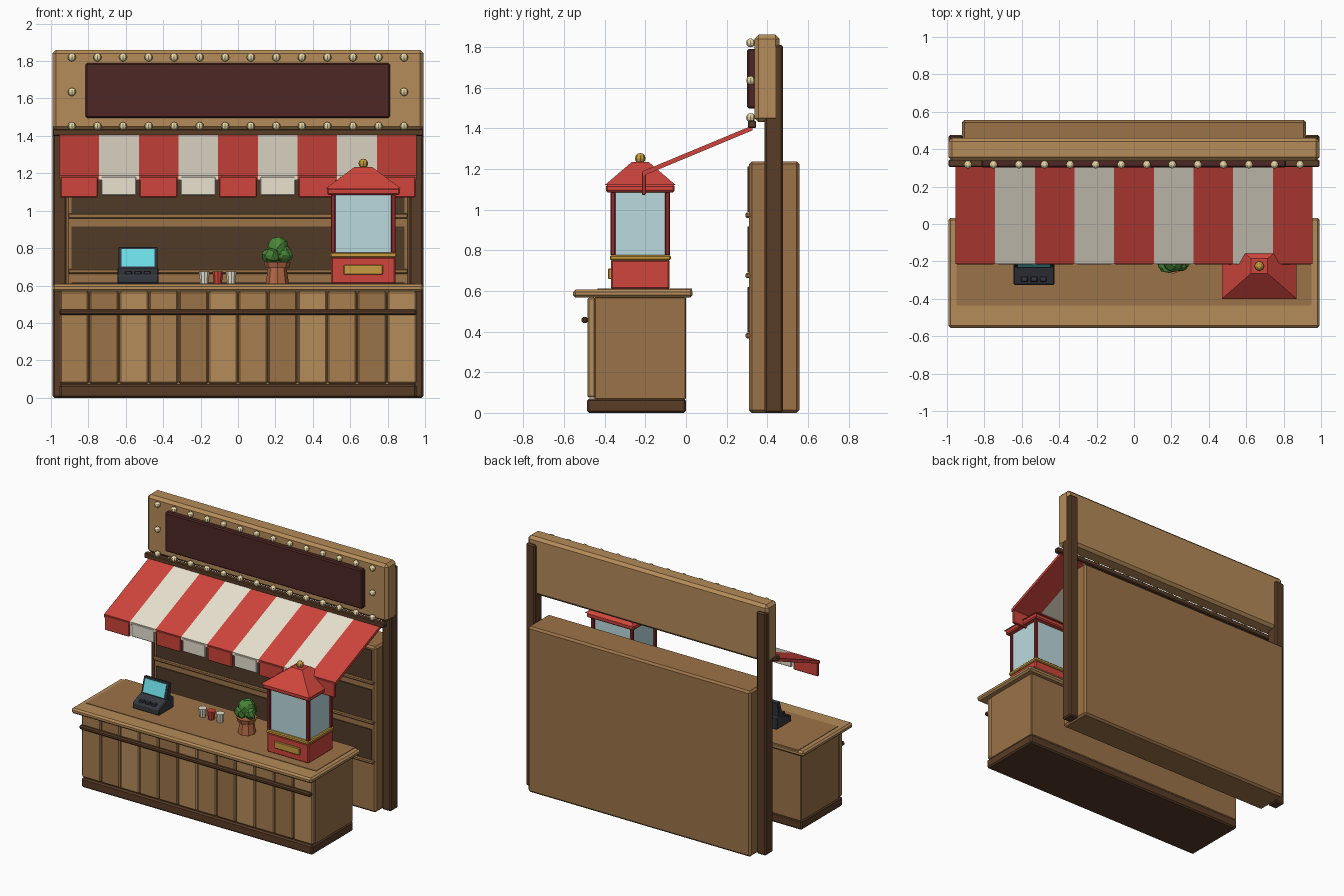
import bpy, bmesh, math, random
from mathutils import Vector, Matrix

if "Cube" in bpy.data.objects:
    bpy.data.objects.remove(bpy.data.objects["Cube"])

random.seed(4)

def mat(name, r, g, b):
    m = bpy.data.materials.new(name)
    m.diffuse_color = (r, g, b, 1)
    m.use_nodes = True
    m.node_tree.nodes["Principled BSDF"].inputs["Base Color"].default_value = m.diffuse_color
    return m

WOOD = mat("wood", 0.33, 0.17, 0.065)
LIGHT = mat("light_wood", 0.46, 0.26, 0.10)
MID = mat("mid_wood", 0.39, 0.21, 0.08)
DARK = mat("dark_wood", 0.10, 0.045, 0.02)
BACK = mat("shelf_back", 0.08, 0.042, 0.02)
MAROON = mat("maroon", 0.075, 0.02, 0.018)
RED = mat("red", 0.62, 0.06, 0.045)
DEEP = mat("deep_red", 0.30, 0.025, 0.025)
CREAM = mat("cream", 0.82, 0.76, 0.63)
GOLD = mat("gold", 0.58, 0.33, 0.05)
BULB = mat("bulb", 0.85, 0.72, 0.40)
GLASS = mat("glass", 0.50, 0.70, 0.74)
METAL = mat("charcoal", 0.035, 0.04, 0.05)
SCREEN = mat("screen", 0.15, 0.72, 0.80)
CLAY = mat("clay", 0.45, 0.14, 0.06)
LEAF = mat("leaf", 0.07, 0.25, 0.04)

def finish(bm, name, m, bevel=0):
    bmesh.ops.recalc_face_normals(bm, faces=bm.faces)
    me = bpy.data.meshes.new(name)
    bm.to_mesh(me)
    bm.free()
    ob = bpy.data.objects.new(name, me)
    bpy.context.collection.objects.link(ob)
    me.materials.append(m)
    if bevel:
        b = ob.modifiers.new("bevel", 'BEVEL')
        b.width, b.segments = bevel, 1
    return ob

def box(name, x, y, z, m, bevel=0.006):
    bm = bmesh.new()
    bmesh.ops.create_cube(bm, size=1)
    for v in bm.verts:
        v.co = Vector([(a[0] + a[1]) / 2 + c * (a[1] - a[0]) for a, c in zip((x, y, z), v.co)])
    return finish(bm, name, m, bevel)

def prism(name, pts, x, m, bevel=0):
    # (y, z) outline extruded along x
    bm = bmesh.new()
    f = bm.faces.new([bm.verts.new((x[0], *p)) for p in pts])
    g = bmesh.ops.extrude_face_region(bm, geom=[f])["geom"]
    bmesh.ops.translate(bm, vec=(x[1] - x[0], 0, 0), verts=[v for v in g if isinstance(v, bmesh.types.BMVert)])
    return finish(bm, name, m, bevel)

def cone(name, c, r1, r2, z, m, n=10):
    bm = bmesh.new()
    bmesh.ops.create_cone(bm, cap_ends=True, segments=n, radius1=r1, radius2=r2, depth=z[1] - z[0],
                          matrix=Matrix.Translation((c[0], c[1], (z[0] + z[1]) / 2)))
    return finish(bm, name, m)

def ball(name, c, r, m, u=8, v=6):
    bm = bmesh.new()
    bmesh.ops.create_uvsphere(bm, u_segments=u, v_segments=v, radius=r, matrix=Matrix.Translation(c))
    return finish(bm, name, m)

# Counter
box("counter_plinth", (-0.955, 0.955), (-0.487, 0.0), (0, 0.07), DARK, 0.01)
box("counter_body", (-0.95, 0.95), (-0.45, 0.0), (0.065, 0.57), WOOD)
tones = [MID, WOOD, LIGHT, MID, WOOD, LIGHT]
for i in range(12):
    x = -0.955 + i * 0.1592
    box(f"front_plank_{i}", (x + 0.002, x + 0.157), (-0.485, -0.445), (0.075, 0.567), tones[i % 6], 0.008)
box("front_rail", (-0.955, 0.955), (-0.513, -0.483), (0.442, 0.472), DARK, 0.008)
box("counter_top", (-0.993, 0.993), (-0.555, 0.033), (0.567, 0.607), LIGHT, 0.012)
box("counter_inlay", (-0.95, 0.95), (-0.435, 0.03), (0.6, 0.611), WOOD, 0)

# Back shelf unit
box("shelf_unit", (-0.92, 0.92), (0.31, 0.557), (0, 1.237), WOOD, 0.014)
for i in range(3):
    z = 0.38 + i * 0.296
    box(f"shelf_edge_{i}", (-0.91, 0.91), (0.293, 0.32), (z - 0.013, z + 0.013), WOOD)
    box(f"shelf_panel_{i}", (-0.89, 0.89), (0.302, 0.32), (z + 0.015, z + 0.24), BACK, 0)

# Posts and sign
for s, n in ((-1, "left"), (1, "right")):
    box(f"{n}_post", sorted((s * 0.915, s * 0.992)), (0.387, 0.477), (0, 1.81), DARK, 0.01)
box("sign_board", (-0.993, 0.993), (0.337, 0.46), (1.43, 1.86), LIGHT, 0.02)
box("sign_panel", (-0.815, 0.812), (0.301, 0.345), (1.497, 1.79), MAROON, 0.008)
box("sign_lower_trim", (-0.992, 0.992), (0.305, 0.345), (1.4, 1.438), DARK, 0.006)
spots = [(-0.888 + i * 0.1366, z) for i in range(14) for z in (1.452, 1.82)]
for i, (x, z) in enumerate(spots + [(-0.888, 1.635), (0.888, 1.635)]):
    ball(f"bulb_{i}", (x, 0.318, z), 0.022, BULB)

# Striped awning with hanging valance
slope = [(0.328, 1.39), (0.328, 1.414), (-0.215, 1.188), (-0.215, 1.164)]
for i in range(9):
    x = -0.955 + i * 0.2122
    m = CREAM if i % 2 else RED
    prism(f"awning_stripe_{i}", slope, (x, x + 0.2122), m)
    g = 0.012 if i % 2 else 0.005
    box(f"valance_{i}", (x + g, x + 0.2122 - g), (-0.217, -0.197), (1.082 if i % 2 else 1.072, 1.183), m, 0.005)

# Popcorn machine
cx, cy = 0.67, -0.225
def block(name, hx, hy, z, m, b=0.006):
    return box(name, (cx - hx, cx + hx), (cy - hy, cy + hy), z, m, b)
block("popper_base", 0.172, 0.145, (0.608, 0.752), RED, 0.008)
block("popper_gold_band", 0.177, 0.15, (0.75, 0.776), GOLD)
block("popper_glass", 0.158, 0.131, (0.774, 1.085), GLASS, 0)
for sx in (-1, 1):
    for sy in (-1, 1):
        px, py = cx + sx * 0.161, cy + sy * 0.134
        box(f"popper_post_{sx}_{sy}", (px - 0.012, px + 0.012), (py - 0.012, py + 0.012), (0.774, 1.09), DEEP, 0.004)
block("popper_roof_slab", 0.195, 0.168, (1.085, 1.122), RED, 0.008)
bm = bmesh.new()
bmesh.ops.create_cube(bm, size=2)
for v in bm.verts:
    top = v.co.z > 0
    v.co = (cx + v.co.x * (0.045 if top else 0.2), cy + v.co.y * (0.04 if top else 0.175), 1.235 if top else 1.12)
finish(bm, "popper_roof", RED)
ball("popper_finial", (cx, cy, 1.252), 0.026, GOLD)
box("popper_plate", (0.565, 0.775), (-0.383, -0.365), (0.658, 0.71), GOLD, 0.004)

# Cash register
rx = (-0.645, -0.425)
prism("register_base", [(-0.325, 0.61), (-0.325, 0.655), (-0.225, 0.695), (-0.15, 0.695), (-0.15, 0.61)], rx, METAL, 0.006)
prism("register_head", [(-0.232, 0.69), (-0.196, 0.807), (-0.168, 0.8), (-0.185, 0.69)], (-0.64, -0.43), METAL, 0.004)
prism("register_screen", [(-0.233, 0.703), (-0.205, 0.795), (-0.197, 0.793), (-0.225, 0.701)], (-0.622, -0.447), SCREEN)
for i in range(3):
    x = -0.585 + i * 0.05
    box(f"register_key_{i}", (x - 0.018, x + 0.018), (-0.31, -0.28), (0.655, 0.679), METAL, 0.004)

# Paper cups
for i, m in enumerate((CREAM, RED, CREAM)):
    cone(f"cup_{i}", (-0.18 + i * 0.072, -0.16), 0.023, 0.03, (0.61, 0.675), m, 10)

# Potted plant
p = (0.21, -0.195)
cone("pot", p, 0.062, 0.05, (0.61, 0.695), CLAY, 8)
cone("pot_rim", p, 0.062, 0.072, (0.693, 0.725), CLAY, 8)
for i, (dx, dy, z, r) in enumerate([(0, 0, 0.8, 0.062), (-0.03, -0.02, 0.765, 0.048), (0.033, -0.012, 0.765, 0.047), (0, 0.03, 0.77, 0.048)]):
    bm = bmesh.new()
    bmesh.ops.create_icosphere(bm, subdivisions=2, radius=r, matrix=Matrix.Translation((p[0] + dx, p[1] + dy, z)))
    for v in bm.verts:
        v.co += Vector([random.uniform(-0.007, 0.007) for _ in range(3)])
    finish(bm, f"foliage_{i}", LEAF)
